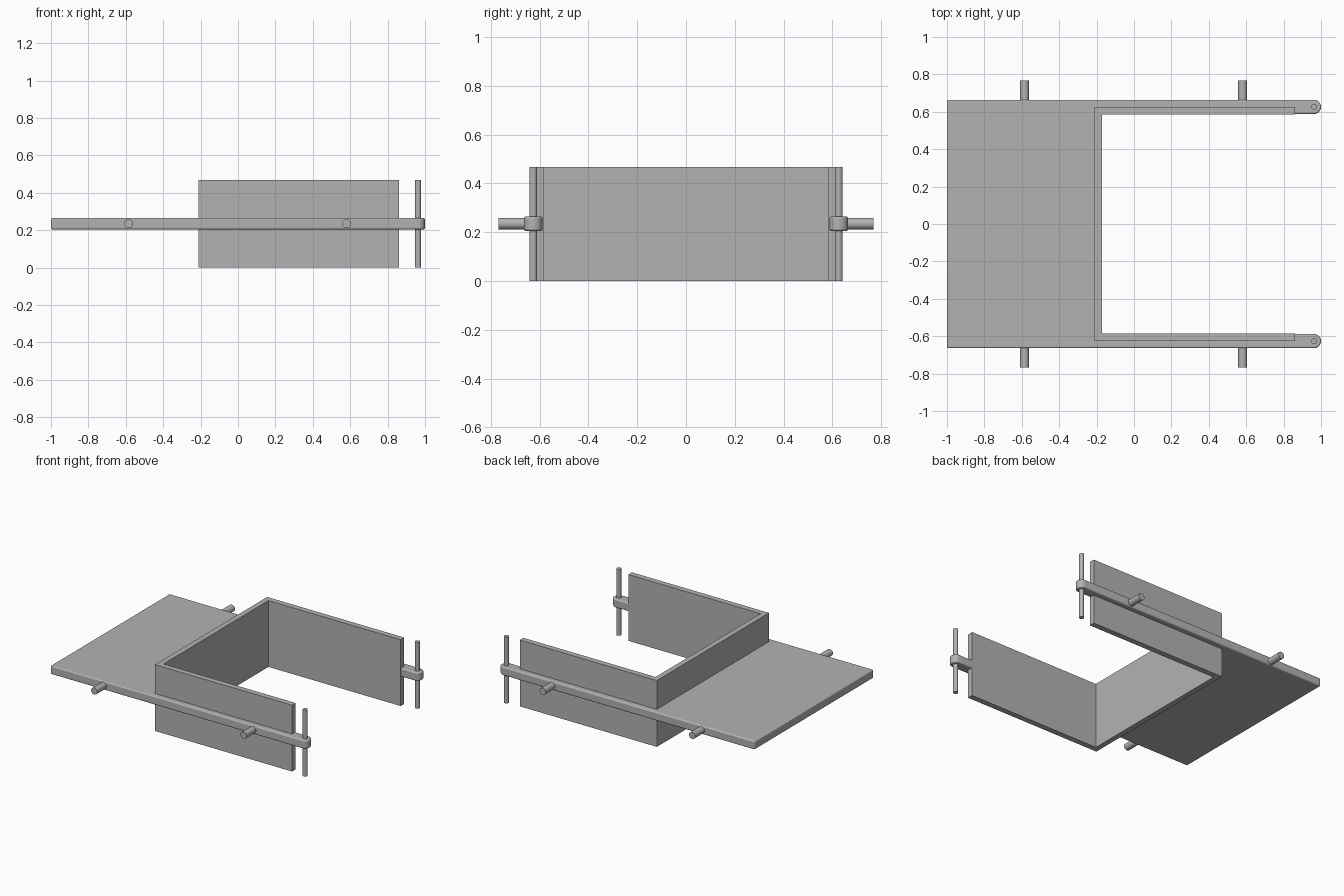
import bpy, bmesh, math
from mathutils import Vector

old = bpy.data.objects.get("Cube")
if old:
    bpy.data.objects.remove(old, do_unlink=True)

GREY = (0.45, 0.45, 0.45, 1)
mat = bpy.data.materials.new("plain grey")
mat.use_nodes = True
mat.diffuse_color = GREY
mat.node_tree.nodes["Principled BSDF"].inputs["Base Color"].default_value = GREY

HEIGHT = 0.468
MID = 0.235
PIN_Y = 0.626


def extrude_outline(name, points, z0, z1, bevel=0):
    """Prism from a closed xy outline, optionally with rounded edges."""
    bm = bmesh.new()
    face = bm.faces.new([bm.verts.new((x, y, z0)) for x, y in points])
    top = bmesh.ops.extrude_face_region(bm, geom=[face])["geom"]
    bmesh.ops.translate(bm, vec=(0, 0, z1 - z0),
                        verts=[v for v in top if isinstance(v, bmesh.types.BMVert)])
    bmesh.ops.recalc_face_normals(bm, faces=bm.faces)
    mesh = bpy.data.meshes.new(name)
    bm.to_mesh(mesh)
    bm.free()
    obj = bpy.data.objects.new(name, mesh)
    bpy.context.collection.objects.link(obj)
    mesh.materials.append(mat)
    if bevel:
        mod = obj.modifiers.new("rounded edges", "BEVEL")
        mod.width = bevel
        mod.segments = 4
        mod.limit_method = "ANGLE"
        mod.angle_limit = math.radians(35)
        smooth(obj)
    return obj


def smooth(obj):
    bpy.ops.object.select_all(action="DESELECT")
    obj.select_set(True)
    bpy.context.view_layer.objects.active = obj
    bpy.ops.object.shade_smooth_by_angle(angle=math.radians(35))


def rod(name, start, end, radius):
    a, b = Vector(start), Vector(end)
    bpy.ops.mesh.primitive_cylinder_add(
        vertices=32, radius=radius, depth=(b - a).length, location=(a + b) / 2,
        rotation=(b - a).to_track_quat("Z", "Y").to_euler())
    obj = bpy.context.object
    obj.name = name
    obj.data.materials.append(mat)
    smooth(obj)


def mirrored(half):
    """Close a +y half outline with its mirror image."""
    return half + [(x, -y) for x, y in reversed(half)]


# Flat plate with two round-ended arms
inner, outer, tip_r = 0.588, 0.664, 0.038
arc = [(1 - tip_r + tip_r * math.cos(t), PIN_Y + tip_r * math.sin(t))
       for t in (math.radians(90 - 15 * i) for i in range(13))]
half_plate = [(-1, outer)] + arc + [(0.85, inner), (0.85, 0.605), (-0.19, 0.605)]
extrude_outline("plate_with_arms", mirrored(half_plate), 0.205, 0.265, 0.014)

# Three-sided upright wall
half_wall = [(-0.21, 0.625), (0.86, 0.625), (0.86, 0.585), (-0.172, 0.585)]
extrude_outline("u_shaped_wall", mirrored(half_wall), 0, HEIGHT)

# Upright pins at the arm tips and pegs on the sides
for side, s in (("left", 1), ("right", -1)):
    label = "back" if s > 0 else "front"
    rod(label + "_upright_pin", (0.963, s * PIN_Y, 0), (0.963, s * PIN_Y, HEIGHT), 0.016)
    for place, x in (("inner", -0.585), ("outer", 0.581)):
        rod(f"{label}_{place}_side_peg", (x, s * 0.64, MID), (x, s * 0.768, MID), 0.024)
